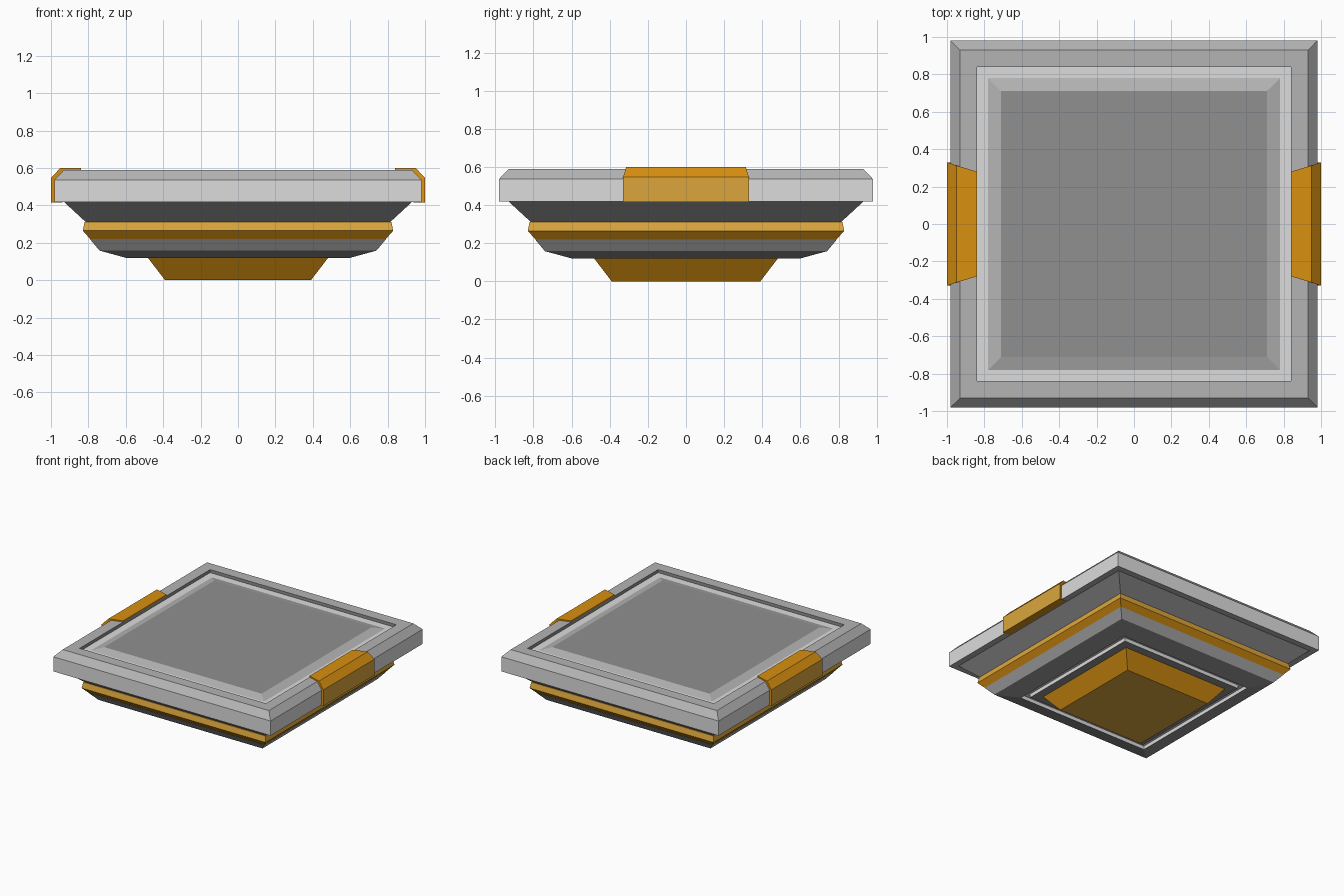
import bpy, bmesh

if "Cube" in bpy.data.objects:
    bpy.data.objects.remove(bpy.data.objects["Cube"])


def srgb(h):
    c = [int(h[i:i + 2], 16) / 255 for i in (0, 2, 4)]
    return [v / 12.92 if v <= 0.04045 else ((v + 0.055) / 1.055) ** 2.4 for v in c] + [1]


COLOURS = {"light_grey": "DCDCDC", "mid_grey": "B4B4B4", "dark_grey": "909090",
           "deep_gold": "D89010", "pale_gold": "DCA63C"}
MATS = []
for name, code in COLOURS.items():
    m = bpy.data.materials.new(name)
    m.diffuse_color = srgb(code)
    m.use_nodes = True
    m.node_tree.nodes["Principled BSDF"].inputs["Base Color"].default_value = m.diffuse_color
    MATS.append(m)
LIGHT, MID, DARK, GOLD, PALE = range(5)


def finish(name, bm):
    bm.normal_update()
    me = bpy.data.meshes.new(name)
    bm.to_mesh(me)
    bm.free()
    for m in MATS:
        me.materials.append(m)
    ob = bpy.data.objects.new(name, me)
    bpy.context.collection.objects.link(ob)
    return ob


def square_loft(name, profile, colours, start=None, end=None):
    """Square rings (half width, z) listed from bottom to top seen from outside.
    colours: one per step; start/end: optional cap colours."""
    bm = bmesh.new()
    rings = [[bm.verts.new((sx * r, sy * r, z)) for sx, sy in
              ((-1, -1), (1, -1), (1, 1), (-1, 1))] for r, z in profile]
    for a, b, col in zip(rings, rings[1:], colours):
        for i in range(4):
            j = (i + 1) % 4
            bm.faces.new((a[i], a[j], b[j], b[i])).material_index = col
    if start is not None:
        bm.faces.new(rings[0][::-1]).material_index = start
    if end is not None:
        bm.faces.new(rings[-1]).material_index = end
    return finish(name, bm)


# Top slab: bevelled frame, sunken light border, raised centre panel
square_loft("top_frame",
            [(0.92, 0.418), (0.98, 0.418), (0.98, 0.537), (0.93, 0.59),
             (0.84, 0.59), (0.84, 0.565), (0.78, 0.565), (0.71, 0.585)],
            [MID, LIGHT, MID, MID, DARK, LIGHT, MID], end=DARK)

# Sloping underside between the slab and the gold band
square_loft("upper_chamfer", [(0.815, 0.312), (0.93, 0.418)], [DARK])

# Gold band around the body
square_loft("gold_band", [(0.79, 0.22), (0.83, 0.265), (0.82, 0.312), (0.80, 0.312)],
            [GOLD, PALE, PALE])

# Lower body, with a light groove in the underside around the foot
square_loft("lower_body",
            [(0.46, 0.12), (0.55, 0.12), (0.55, 0.15), (0.60, 0.15),
             (0.60, 0.12), (0.74, 0.158), (0.792, 0.22)],
            [DARK, LIGHT, LIGHT, LIGHT, DARK, MID])

# Tapered gold foot
square_loft("foot", [(0.39, 0.0), (0.482, 0.12)], [GOLD], start=PALE)


# Gold clips gripping the left and right edges
def clip(name, side):
    bm = bmesh.new()
    section = [(0.94, 0.416, 0.33), (1.0, 0.416, 0.33), (1.0, 0.547, 0.33),
               (0.95, 0.60, 0.313), (0.84, 0.60, 0.28), (0.84, 0.56, 0.28)]
    rows = [[bm.verts.new((side * x, s * w, z)) for s in (-1, 1)] for x, z, w in section]
    for k, col in enumerate([GOLD, PALE, GOLD, GOLD, GOLD, GOLD]):
        a, b = rows[k], rows[(k + 1) % 6]
        bm.faces.new((a[0], a[1], b[1], b[0])).material_index = col
    for e in (0, 1):
        bm.faces.new([r[e] for r in rows]).material_index = GOLD
    bmesh.ops.recalc_face_normals(bm, faces=bm.faces[:])
    return finish(name, bm)


clip("right_clip", 1)
clip("left_clip", -1)
